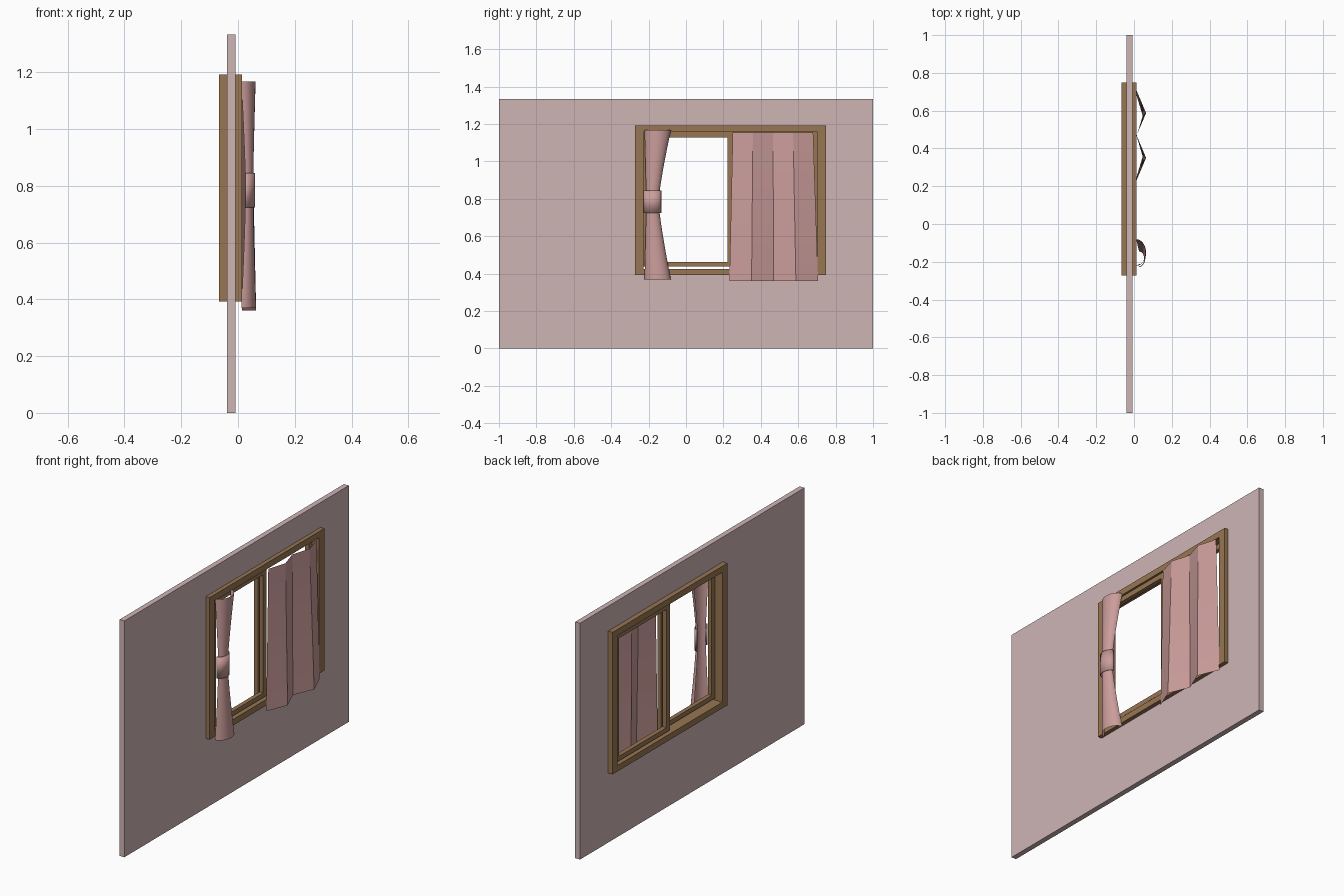
import bpy, bmesh, math

if "Cube" in bpy.data.objects:
    bpy.data.objects.remove(bpy.data.objects["Cube"])


def material(name, rgb):
    m = bpy.data.materials.new(name)
    m.diffuse_color = (*rgb, 1)
    m.use_nodes = True
    m.node_tree.nodes["Principled BSDF"].inputs["Base Color"].default_value = m.diffuse_color
    return m


WALL = material("pale pink wall", (0.62, 0.46, 0.46))
CLOTH = material("rose cloth", (0.60, 0.34, 0.33))
WOOD = material("brown wood", (0.31, 0.18, 0.085))


def make_object(name, bm, mat):
    me = bpy.data.meshes.new(name)
    bm.to_mesh(me)
    bm.free()
    me.materials.append(mat)
    ob = bpy.data.objects.new(name, me)
    bpy.context.collection.objects.link(ob)
    return ob


def ring(name, outer, inner, x0, x1, mat):
    """Rectangular frame; rectangles are (y0, y1, z0, z1)."""
    bm = bmesh.new()

    def loop(r, x):
        y0, y1, z0, z1 = r
        return [bm.verts.new((x, y, z)) for y, z in
                ((y0, z0), (y1, z0), (y1, z1), (y0, z1))]
    loops = [loop(outer, x0), loop(outer, x1), loop(inner, x1), loop(inner, x0)]
    for k in range(4):
        a, b = loops[k], loops[(k + 1) % 4]
        for i in range(4):
            j = (i + 1) % 4
            bm.faces.new((a[i], a[j], b[j], b[i]))
    bmesh.ops.recalc_face_normals(bm, faces=bm.faces)
    return make_object(name, bm, mat)


def sheet(name, rows, mat, smooth):
    """Open surface through rows of points, rising in z, facing +x."""
    bm = bmesh.new()
    grid = [[bm.verts.new(p) for p in row] for row in rows]
    for a, b in zip(grid, grid[1:]):
        for i in range(len(a) - 1):
            f = bm.faces.new((a[i], a[i + 1], b[i + 1], b[i]))
            f.smooth = smooth
    return make_object(name, bm, mat)


# Wall with window opening, and the window frame filling it
FRAME = (-0.273, 0.749, 0.392, 1.193)
ring("wall", (-1, 1, 0, 1.333), FRAME, -0.039, -0.009, WALL)
ring("window_frame", FRAME, (-0.228, 0.704, 0.426, 1.158), -0.067, 0.014, WOOD)


# Two sliding sashes on separate tracks
def sash(name, y0, y1, x0, x1):
    t = 0.031
    ring(name, (y0, y1, 0.437, 1.159),
         (y0 + t, y1 - t, 0.463, 1.129), x0, x1, WOOD)


sash("inner_sash", -0.229, 0.253, -0.022, 0.002)
sash("outer_sash", 0.222, 0.705, -0.055, -0.030)


# Tied curtain: C-shaped section pinched at the waist
def section(z, ya, yb, xa, xb, n=14):
    pts = []
    for i in range(n + 1):
        t = math.pi * (1 - i / n)
        pts.append(((xa + (xb - xa) * math.sin(t)),
                    (ya + yb) / 2 + (yb - ya) / 2 * math.cos(t), z))
    return pts


def tied_row(z):
    waist = 0.785
    top = z > waist
    f = ((z - waist) / 0.38 if top else (waist - z) / 0.415) ** 1.25
    xb = 0.053 + (0.009 if top else 0.011) * f
    return section(z, -0.213 - 0.009 * f, -0.147 + 0.066 * f,
                   0.027 - 0.015 * f, xb)


N = 16
sheet("tied_curtain", [tied_row(0.37 + 0.797 * k / N) for k in range(N + 1)],
      CLOTH, True)

# Tie band wrapped around the waist
band = sheet("curtain_tie",
             [section(z, -0.228, -0.132, 0.026, 0.060) for z in (0.724, 0.845)],
             CLOTH, True)
mod = band.modifiers.new("thickness", 'SOLIDIFY')
mod.thickness = 0.004

# Hanging curtain: zigzag folds, flaring toward the hem
rows = []
for k in range(9):
    f = k / 8
    y0, y1 = 0.232 + 0.018 * f, 0.706 - 0.026 * f
    depth = 0.050 - 0.018 * f
    z = 0.36 + 0.795 * f
    rows.append([(0.014 + (depth if i % 2 else 0), y0 + (y1 - y0) * i / 4, z)
                 for i in range(5)])
sheet("hanging_curtain", rows, CLOTH, False)
